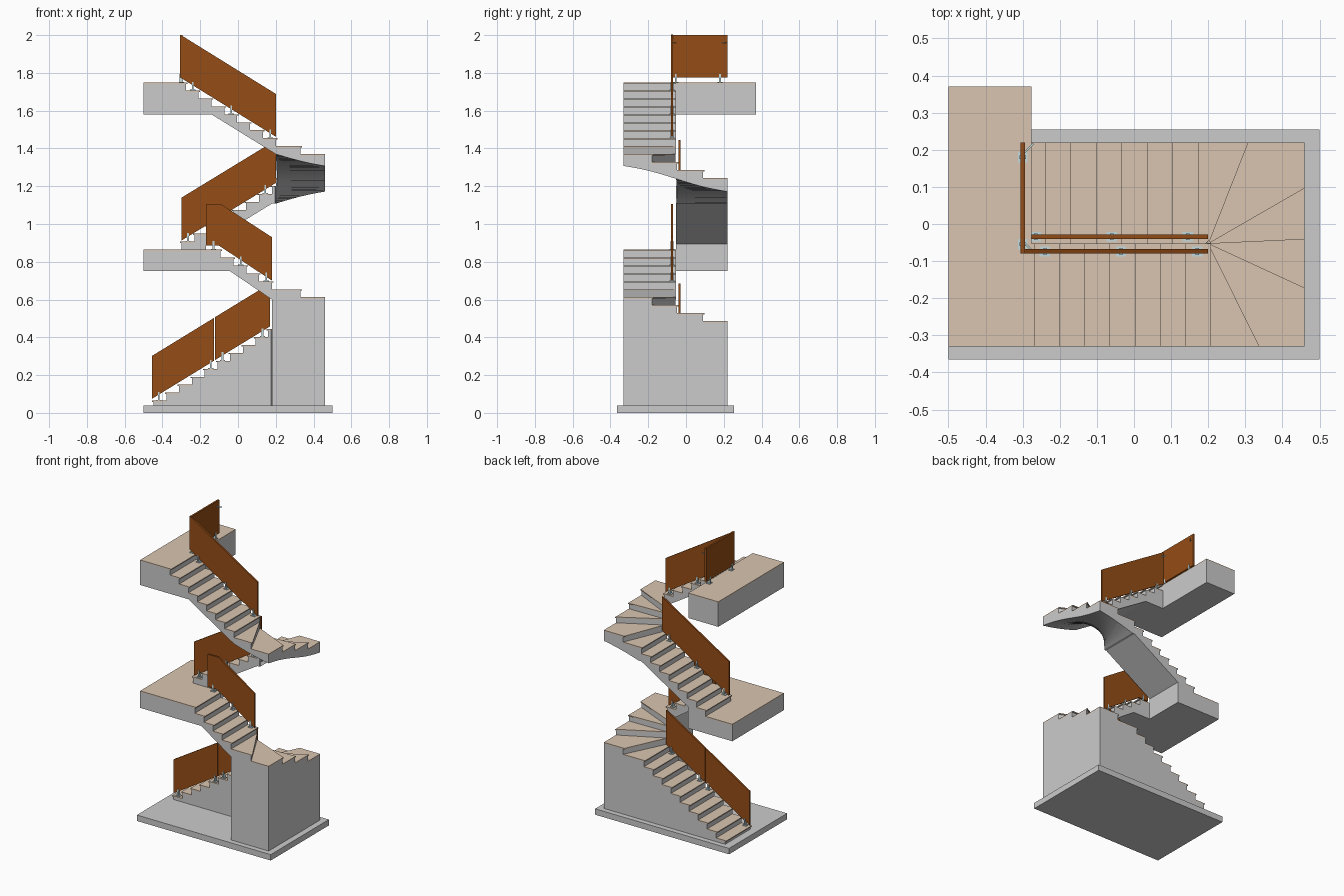
import bpy, math
from mathutils import Vector

if "Cube" in bpy.data.objects:
    bpy.data.objects.remove(bpy.data.objects["Cube"])

R, T, NOSE = 0.0421, 0.007, 0.008      # rise, tread thickness, nosing
YM, YF, YB = -0.052, -0.33, 0.22       # middle, front and back of the flights


def material(name, rgb):
    m = bpy.data.materials.new(name)
    m.diffuse_color = (*rgb, 1)
    m.use_nodes = True
    m.node_tree.nodes["Principled BSDF"].inputs["Base Color"].default_value = m.diffuse_color
    return m


TAN = material("tan_stone", (0.70, 0.56, 0.44))
BROWN = material("brown_panel", (0.30, 0.075, 0.008))
STEEL = material("pale_steel", (0.55, 0.70, 0.72))


class Part:
    """Collects solids into one mesh object."""
    def __init__(self, name, mat=None):
        self.name, self.mat, self.v, self.f = name, mat, [], []

    def add(self, verts, faces):
        o = len(self.v)
        self.v += verts
        self.f += [[i + o for i in f] for f in faces]

    def extrude(self, a, b):
        n = len(a)
        self.add(a + b, [list(range(n))[::-1], list(range(n, 2 * n))] +
                 [[i, (i + 1) % n, (i + 1) % n + n, i + n] for i in range(n)])

    def xz(self, pts, y0, y1):
        self.extrude([(x, y0, z) for x, z in pts], [(x, y1, z) for x, z in pts])

    def box(self, x0, x1, y0, y1, z0, z1):
        self.xz([(x0, z0), (x1, z0), (x1, z1), (x0, z1)], y0, y1)

    def build(self, smooth=False):
        me = bpy.data.meshes.new(self.name)
        me.from_pydata(self.v, [], self.f)
        ob = bpy.data.objects.new(self.name, me)
        bpy.context.collection.objects.link(ob)
        if self.mat:
            me.materials.append(self.mat)
        bpy.context.view_layer.objects.active = ob
        ob.select_set(True)
        bpy.ops.object.mode_set(mode='EDIT')
        bpy.ops.mesh.select_all(action='SELECT')
        bpy.ops.mesh.normals_make_consistent(inside=False)
        bpy.ops.object.mode_set(mode='OBJECT')
        if smooth:
            bpy.ops.object.shade_smooth_by_angle(angle=math.radians(25))
        ob.select_set(False)


def flight(name, x0, dx, n, z0, y0, y1, end, under, start=None):
    """Stepped concrete profile plus overhanging treads; last tread runs to 'end'."""
    s = math.copysign(1, dx)
    body, tread = Part(name + "_concrete"), Part(name + "_treads", TAN)
    pts = [(start, z0 - T)] if start is not None else []
    for k in range(n):
        x, z = x0 + dx * k, z0 + R * (k + 1)
        nx = end if k == n - 1 else x + dx
        pts += [(x, z - R - T), (x, z - T), ]
        a, b = sorted((x - s * NOSE, nx))
        tread.box(a, b, y0, y1, z - T, z)
    pts += [(end, z - T)] + under
    body.xz(pts, y0, y1)
    body.build()
    tread.build()


def winder(name, px, z0, bottom):
    """Six turning treads round the pivot (px, YM)."""
    outer = [[(px - .02, YB), (px, YB), (.315, YB)], [(.315, YB), (.46, YB), (.46, .09)],
             [(.46, .09), (.46, -.048)], [(.46, -.048), (.46, -.18)],
             [(.46, -.18), (.46, YF), (.33, YF)], [(.33, YF), (px, YF)]]
    piv = Vector((px, YM))

    def strip(part, path, top, low):
        p = [Vector(path[0])]
        for a, b in zip(path, path[1:]):
            p += [Vector(a).lerp(Vector(b), i / 5) for i in range(1, 6)]
        v = []
        for q in p:
            inner = Vector((q.x, YM)) if q.x < px else piv + (q - piv).normalized() * .006
            zb = low(q)
            v += [(*inner, top), (*q, top), (*q, zb), (*inner, zb)]
        f = [[4 * i + j, 4 * i + (j + 1) % 4, 4 * i + 4 + (j + 1) % 4, 4 * i + 4 + j]
             for i in range(len(p) - 1) for j in range(4)]
        m = 4 * (len(p) - 1)
        part.add(v, f + [[0, 1, 2, 3], [m + 3, m + 2, m + 1, m]])

    body, tread = Part(name + "_concrete"), Part(name + "_treads", TAN)
    for i, path in enumerate(outer):
        z = z0 + R * i
        strip(body, path, z - T, lambda q: bottom(q - piv))
        a, b = Vector(path[0]), Vector(path[1])
        nosed = [tuple(a + (a - b).normalized() * NOSE)] + path[1:]
        strip(tread, nosed, z, lambda q: z - T)
    body.build(True)
    tread.build()


# Base slab
base = Part("base_slab")
base.box(-.5, .5, -.365, .255, 0, .04)
base.build()

# Lower storey: solid first flight, solid winder, flight to the half landing
Z1 = .065 - R
flight("first_flight", -.447, .0675, 9, Z1, YM, YB, .16, [(.16, .03), (-.447, .03)])
winder("lower_winder", .18, .065 + 9 * R, lambda d: .03)
Z2 = .065 + 14 * R
ZL = Z2 + 5 * R
flight("second_flight", .18, -.068, 5, Z2, YM, YF, -.5,
       [(-.5, .75), (-.042, .75), (.18, Z2 - .055)], .18)

# Upper storey: third flight with its landing block, twisted winder, top flight
flight("third_flight", -.30, .0686, 7, ZL, YM, YB, .18,
       [(.18, 1.108), (-.17, .893), (-.17, .75), (-.5, .75)], -.5)
Z4 = ZL + 13 * R


def soffit(d):
    ang = math.atan2(d.y, d.x)
    return 1.108 + .262 * (math.pi / 2 - min(ang, math.pi / 2)) / math.pi


winder("upper_winder", .2, ZL + 8 * R, soffit)
flight("top_flight", .2, -.068, 8, Z4, YM, YF, -.5,
       [(-.5, 1.58), (-.14, 1.58), (.2, 1.37)], .2)
ZT = Z4 + 8 * R

# Landings
lt = Part("landing_floor", TAN)
lt.box(-.5, -.3, YM, YB, ZL - T, ZL)
lt.box(-.5, -.276, YM, .37, ZT - T, ZT)
lt.build()
lb = Part("top_landing_concrete")
lb.box(-.5, -.276, YM, .37, 1.58, ZT - T)
lb.build()

# Railing panels
YR, YQ, H = -.034, -.074, .006         # back rail, front rail, half thickness


def panel(name, pts, y):
    p = Part(name, BROWN)
    p.xz(pts, y - H, y + H)
    p.build()


def sloped(name, x0, z0, x1, z1, y, h=.227):
    panel(name, [(x0, z0), (x1, z1), (x1, z1 + h), (x0, z0 + h)], y)


sloped("first_rail_low", -.455, .075, -.127, .276, YR)
sloped("first_rail_high", -.123, .279, .17, .458, YR)
panel("second_rail", [(-.17, .885), (-.10, .885), (.18, .70), (.18, .93),
                      (-.09, 1.105), (-.17, 1.105)], YQ)
sloped("third_rail", -.30, .912, .2, 1.217, YR)
sloped("top_rail", -.305, 1.775, .2, 1.462, YQ)
end = Part("landing_rail", BROWN)
end.box(-.306, -.294, -.08, YB, 1.775, 2.0)
end.build()

# Rail feet: base plate and clamp straddling the panel
feet = Part("rail_feet", STEEL)


def foot(x, y, z, along_x=True):
    for w, d, h in ((.028, .026, .004), (.009, .018, .046)):
        if not along_x:
            w, d = d, w
        feet.box(x - w / 2, x + w / 2, y - d / 2, y + d / 2, z, z + h)


for xs, y, x0, dx, n, z0 in (
        ((-.42, -.145, -.082, .13), YR, -.447, .0675, 9, Z1),
        ((.15, .014, -.13), YQ, .18, -.068, 5, Z2),
        ((-.265, -.06, .145), YR, -.30, .0686, 7, ZL),
        ((.17, -.035, -.24), YQ, .2, -.068, 8, Z4)):
    for x in xs:
        foot(x, y, z0 + R * min(n, math.floor((x - x0) / dx) + 1))
for y in (-.055, .18):
    foot(-.30, y, ZT, False)
feet.build()

# Small diagonal wall ties at the landing rail
ties = Part("rail_ties", STEEL)
for y, s in ((.187, 1), (-.045, -1)):
    q = [(-.298, y), (-.27, y + s * .028), (-.273, y + s * .031), (-.301, y + s * .003)]
    ties.extrude([(a, b, 1.957) for a, b in q], [(a, b, 1.962) for a, b in q])
ties.build()
